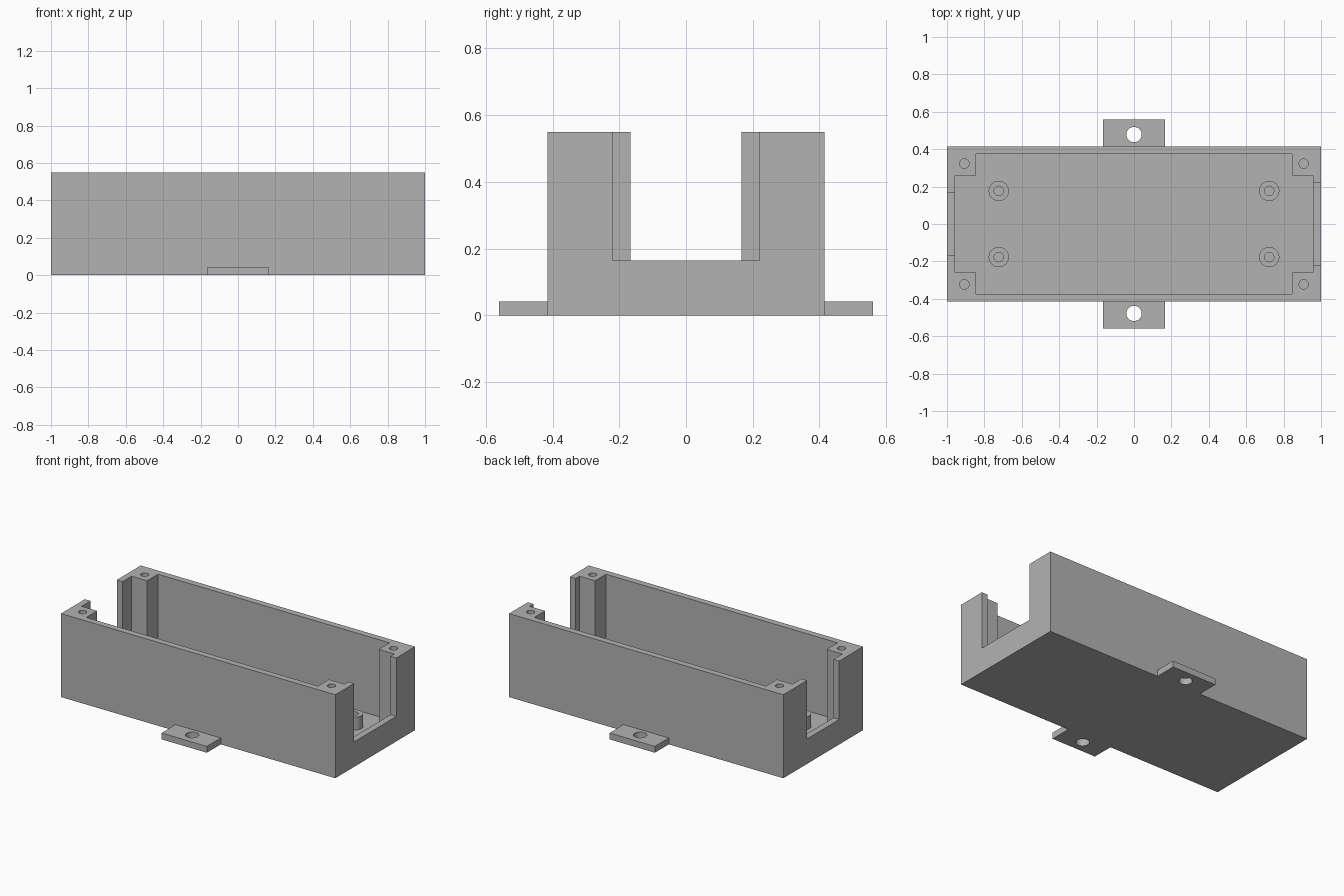
import bpy
import bmesh
from mathutils import Matrix, Vector

cube = bpy.data.objects.get("Cube")
if cube:
    bpy.data.objects.remove(cube, do_unlink=True)

L, W, H = 1.0, 0.415, 0.55      # half length, half width, height
T = 0.042                       # wall, floor and tab thickness
NOTCH_Z = 0.165

grey = bpy.data.materials.new("plain grey")
grey.use_nodes = True
grey.diffuse_color = (0.45, 0.45, 0.45, 1)
grey.node_tree.nodes["Principled BSDF"].inputs["Base Color"].default_value = grey.diffuse_color


def to_object(name, bm):
    mesh = bpy.data.meshes.new(name)
    bm.to_mesh(mesh)
    bm.free()
    mesh.materials.append(grey)
    obj = bpy.data.objects.new(name, mesh)
    bpy.context.collection.objects.link(obj)
    return obj


def box(name, low, high):
    low, high = Vector(low), Vector(high)
    bm = bmesh.new()
    place = Matrix.Translation((low + high) / 2) @ Matrix.Diagonal((high - low).to_4d())
    bmesh.ops.create_cube(bm, size=1, matrix=place)
    return to_object(name, bm)


def cylinder(name, x, y, z0, z1, radius):
    bm = bmesh.new()
    bmesh.ops.create_cone(bm, cap_ends=True, segments=48, radius1=radius, radius2=radius,
                          depth=z1 - z0, matrix=Matrix.Translation((x, y, (z0 + z1) / 2)))
    return to_object(name, bm)


def cut(target, cutter):
    """Subtract the cutter from the target, then discard it."""
    cutter.hide_render = True
    mod = target.modifiers.new("cut", "BOOLEAN")
    mod.operation, mod.solver, mod.object = "DIFFERENCE", "EXACT", cutter
    activate(target)
    bpy.ops.object.modifier_apply(modifier=mod.name)
    bpy.data.objects.remove(cutter, do_unlink=True)


def activate(obj):
    bpy.ops.object.select_all(action="DESELECT")
    obj.select_set(True)
    bpy.context.view_layer.objects.active = obj


def smooth(obj):
    activate(obj)
    bpy.ops.object.shade_smooth_by_angle(angle=0.6)


corners = [(sx, sy) for sx in (-1, 1) for sy in (-1, 1)]

# Open tray whose cavity leaves a square post in every corner
casing = box("casing", (-L, -W, 0), (L, W, H))
cut(casing, box("long_cavity", (-0.958, -0.26, T), (0.958, 0.26, 1)))
cut(casing, box("wide_cavity", (-0.845, -W + T, T), (0.845, W - T, 1)))

# End openings: the left one is wider than the right one
cut(casing, box("left_opening", (0.9, -0.22, NOTCH_Z), (1.2, 0.22, 1)))
cut(casing, box("right_opening", (-1.2, -0.167, NOTCH_Z), (-0.9, 0.167, 1)))

# Screw holes in the corner posts
for sx, sy in corners:
    cut(casing, cylinder("post_hole", sx * 0.907, sy * 0.323, 0.25, 1, 0.025))
smooth(casing)

# Hollow standoffs on the floor
for sx, sy in corners:
    name = f"standoff_{'left' if sx > 0 else 'right'}_{'back' if sy > 0 else 'front'}"
    x, y = sx * 0.723, sy * 0.177
    standoff = cylinder(name, x, y, T, 0.127, 0.054)
    cut(standoff, cylinder("standoff_hole", x, y, 0, 1, 0.025))
    smooth(standoff)

# Mounting tabs with a through hole
for sy, side in ((-1, "front"), (1, "back")):
    ys = sorted((sy * W, sy * 0.56))
    tab = box(f"mounting_tab_{side}", (-0.165, ys[0], 0), (0.165, ys[1], T))
    cut(tab, cylinder("tab_hole", 0, sy * 0.478, -1, 1, 0.041))
    smooth(tab)
